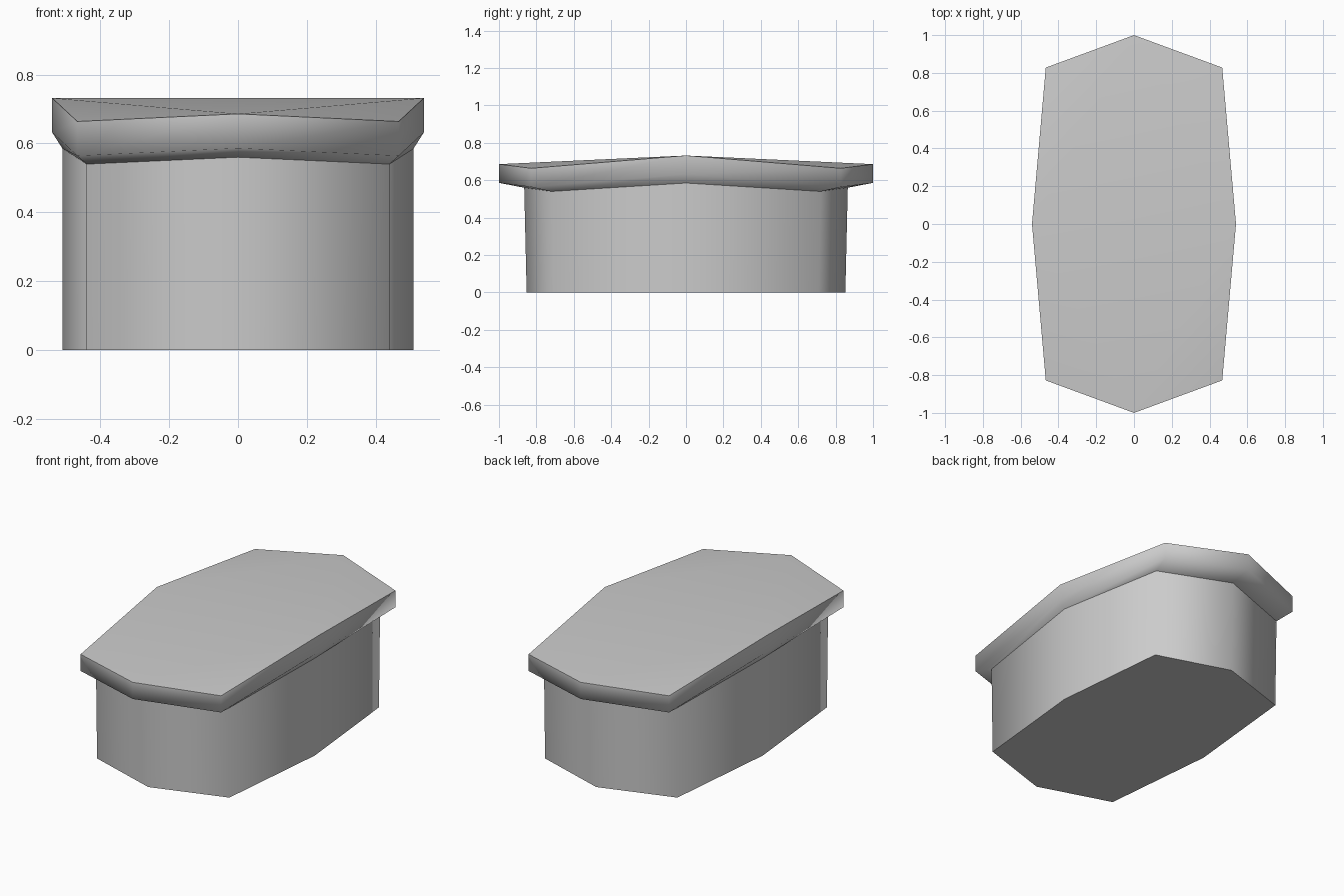
import bpy
import bmesh

if "Cube" in bpy.data.objects:
    bpy.data.objects.remove(bpy.data.objects["Cube"], do_unlink=True)

grey = bpy.data.materials.new("plain grey")
grey.use_nodes = True
grey.diffuse_color = (0.6, 0.6, 0.6, 1)
grey.node_tree.nodes["Principled BSDF"].inputs["Base Color"].default_value = (0.6, 0.6, 0.6, 1)


def octagon(bm, side, corner, end):
    """Ring of eight vertices, mirrored in x and y from three points."""
    (sx, sz), (cx, cy, cz), (ey, ez) = side, corner, end
    points = [(sx, 0, sz), (cx, cy, cz), (0, ey, ez), (-cx, cy, cz),
              (-sx, 0, sz), (-cx, -cy, cz), (0, -ey, ez), (cx, -cy, cz)]
    return [bm.verts.new(p) for p in points]


def bridge(bm, lower, upper):
    for i in range(8):
        j = (i + 1) % 8
        bm.faces.new((lower[i], lower[j], upper[j], upper[i]))


def finish(bm, name, sharp_ring):
    for face in bm.faces:
        face.smooth = True
    ring = set(sharp_ring)
    for edge in bm.edges:
        # only the outline of the cap is a hard edge
        if set(edge.verts) <= ring and any(len(f.verts) == 4 for f in edge.link_faces):
            edge.smooth = False
    mesh = bpy.data.meshes.new(name)
    bm.to_mesh(mesh)
    bm.free()
    mesh.materials.append(grey)
    bpy.context.collection.objects.link(bpy.data.objects.new(name, mesh))


# Outline where the body meets the underside of the lid
joint = ((0.51, 0.585), (0.44, 0.72, 0.54), (0.865, 0.56))

# Body: straight walls and a flat base
bm = bmesh.new()
base = octagon(bm, (0.51, 0), (0.44, 0.71, 0), (0.852, 0))
bridge(bm, base, octagon(bm, *joint))
bm.faces.new(base[::-1])
finish(bm, "body", base)

# Lid: sloping underside, upright rim and a top folded along its ridges
bm = bmesh.new()
under = octagon(bm, *joint)
rim = octagon(bm, (0.54, 0.632), (0.467, 0.828, 0.564), (1, 0.586))
top = octagon(bm, (0.54, 0.732), (0.467, 0.828, 0.664), (1, 0.686))
bridge(bm, under, rim)
bridge(bm, rim, top)
for i in range(0, 8, 2):
    bm.faces.new((top[i], top[i + 1], top[(i + 2) % 8]))
bm.faces.new((top[0], top[2], top[4]))
bm.faces.new((top[4], top[6], top[0]))
finish(bm, "lid", top)
